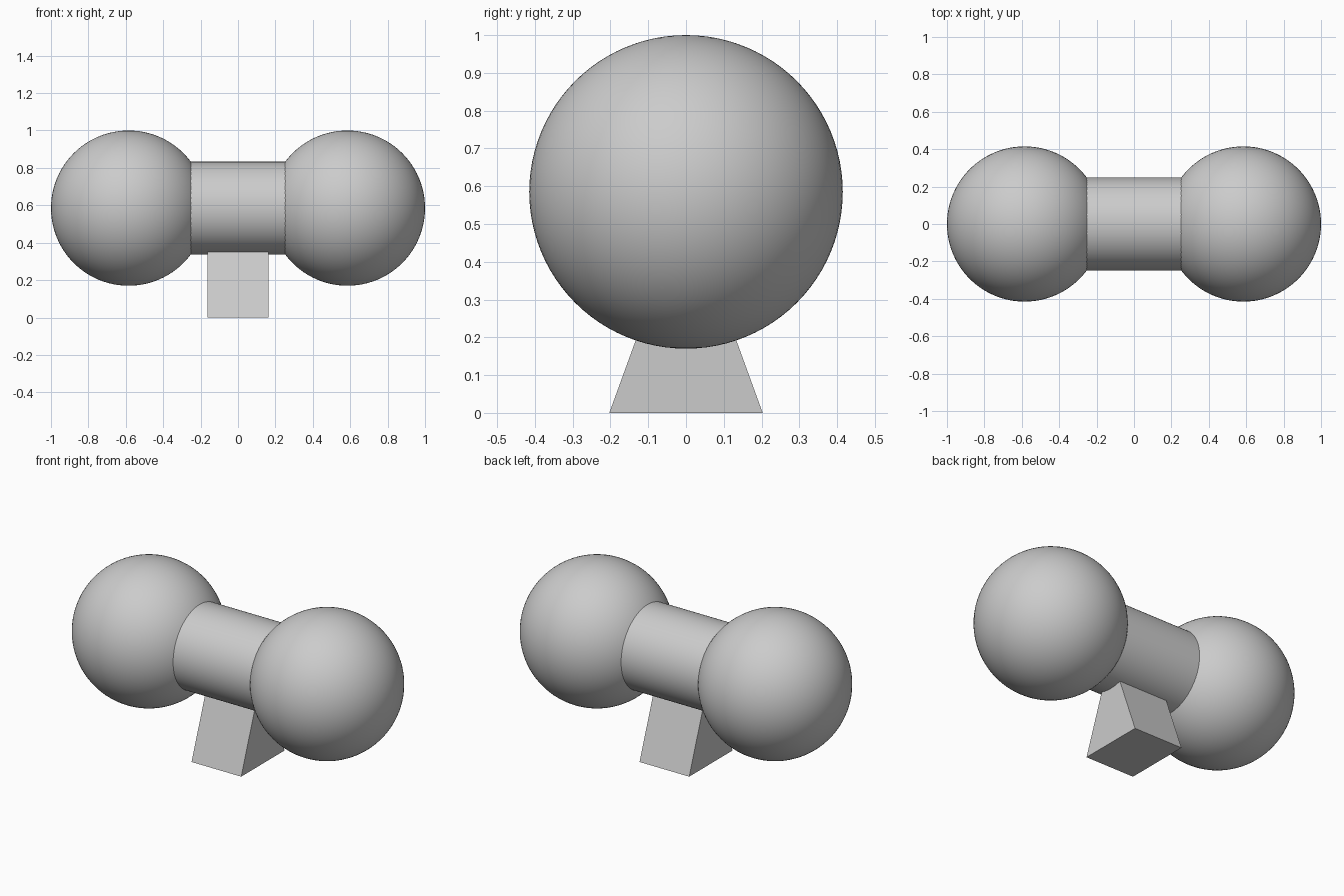
import bpy
import bmesh
from math import pi, radians, tan

RADIUS = 0.415          # end spheres
AXIS_Z = 0.585          # height of the bar axis
BAR_RADIUS = 0.248
STAND_HALF_X, STAND_HALF_Y, STAND_TOP = 0.163, 0.203, 0.42

cube = bpy.data.objects.get("Cube")
if cube:
    bpy.data.objects.remove(cube, do_unlink=True)

grey = bpy.data.materials.new("light_grey")
grey.use_nodes = True
colour = (0.6, 0.6, 0.6, 1)
grey.diffuse_color = colour
grey.node_tree.nodes["Principled BSDF"].inputs["Base Color"].default_value = colour


def finish(name):
    obj = bpy.context.object
    obj.name = name
    obj.data.materials.append(grey)
    bpy.ops.object.shade_smooth_by_angle(angle=radians(30))
    return obj


# Matching spheres at both ends
for name, side in (("left_ball", 1), ("right_ball", -1)):
    bpy.ops.mesh.primitive_uv_sphere_add(
        segments=96, ring_count=48, radius=RADIUS,
        location=(side * (1 - RADIUS), 0, AXIS_Z))
    finish(name)

# Round bar joining the spheres
bpy.ops.mesh.primitive_cylinder_add(
    vertices=96, radius=BAR_RADIUS, depth=0.8,
    location=(0, 0, AXIS_Z), rotation=(0, pi / 2, 0))
finish("bar")

# Tapered stand, narrowing front to back and running up into the bar
bpy.ops.mesh.primitive_cube_add(size=2, location=(0, 0, 0))
stand = bpy.context.object
bm = bmesh.new()
bm.from_mesh(stand.data)
top_half_y = STAND_HALF_Y - STAND_TOP * tan(radians(20))
for v in bm.verts:
    upper = v.co.z > 0
    v.co.x *= STAND_HALF_X
    v.co.y *= top_half_y if upper else STAND_HALF_Y
    v.co.z = STAND_TOP if upper else 0
bm.to_mesh(stand.data)
bm.free()
finish("stand")
